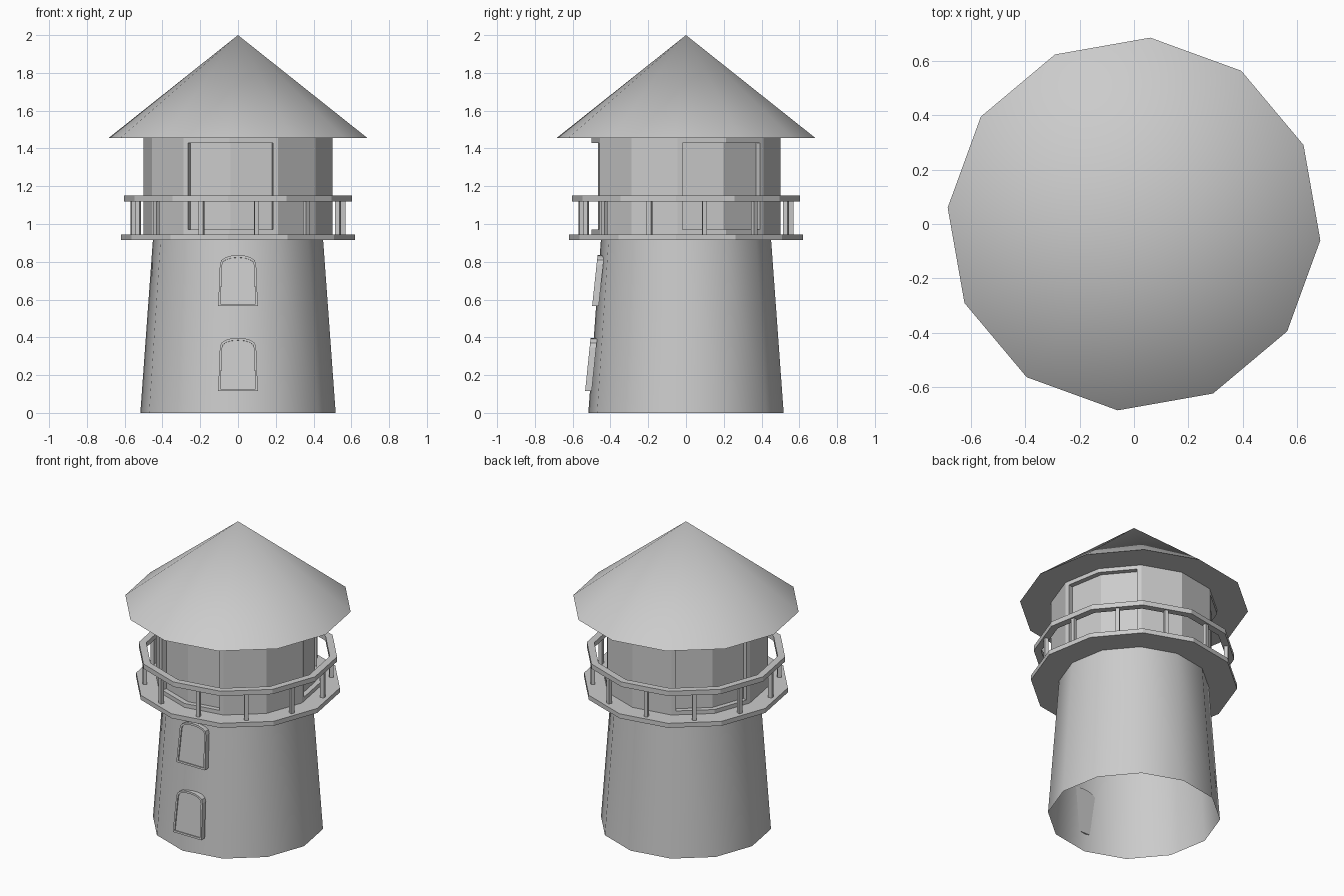
import bpy
import bmesh
from math import radians, sin, cos, pi
from mathutils import Matrix, Vector

SIDES = 12
TURN = radians(-5)      # rotation shared by every twelve-sided part

if "Cube" in bpy.data.objects:
    bpy.data.objects.remove(bpy.data.objects["Cube"], do_unlink=True)

# One plain colour for everything
grey = bpy.data.materials.new("plain grey")
grey.use_nodes = True
tone = (0.6, 0.6, 0.6, 1)
grey.diffuse_color = tone
grey.node_tree.nodes["Principled BSDF"].inputs["Base Color"].default_value = tone


def finish(name, bm, smooth=False):
    bmesh.ops.recalc_face_normals(bm, faces=bm.faces)
    mesh = bpy.data.meshes.new(name)
    bm.to_mesh(mesh)
    bm.free()
    mesh.materials.append(grey)
    obj = bpy.data.objects.new(name, mesh)
    bpy.context.collection.objects.link(obj)
    if smooth:
        bpy.ops.object.select_all(action="DESELECT")
        obj.select_set(True)
        bpy.context.view_layer.objects.active = obj
        bpy.ops.object.shade_smooth_by_angle(angle=radians(40))
    return obj


def drum(r_low, r_top, z_low, z_top, caps=True):
    bm = bmesh.new()
    place = Matrix.Translation((0, 0, (z_low + z_top) / 2)) @ Matrix.Rotation(TURN, 4, "Z")
    bmesh.ops.create_cone(bm, cap_ends=caps, segments=SIDES, radius1=r_low,
                          radius2=r_top, depth=z_top - z_low, matrix=place)
    return bm


def ring(r_in, r_out, z_low, z_top):
    bm = bmesh.new()
    section = [(r_in, z_low), (r_out, z_low), (r_out, z_top), (r_in, z_top)]
    loops = []
    for i in range(SIDES):
        a = TURN + 2 * pi * i / SIDES
        loops.append([bm.verts.new((r * cos(a), r * sin(a), z)) for r, z in section])
    for i in range(SIDES):
        here, there = loops[i], loops[(i + 1) % SIDES]
        for j in range(4):
            k = (j + 1) % 4
            bm.faces.new((here[j], there[j], there[k], here[k]))
    return bm


# Tapered tower, open underneath, and the pointed roof
finish("tower", drum(0.519, 0.452, 0, 0.92, caps=False), smooth=True)
finish("roof", drum(0.688, 0, 1.455, 2), smooth=True)

# Gallery floor and handrail
finish("gallery_floor", drum(0.622, 0.622, 0.915, 0.945))
finish("handrail", ring(0.56, 0.605, 1.118, 1.15))

# Square posts, one in the middle of each handrail side
bm = bmesh.new()
for i in range(SIDES):
    a = TURN + 2 * pi * (i + 0.5) / SIDES
    place = (Matrix.Rotation(a, 4, "Z") @ Matrix.Translation((0.563, 0, 1.03))
             @ Matrix.Diagonal((0.024, 0.024, 0.19, 1)))
    bmesh.ops.create_cube(bm, size=1, matrix=place)
finish("handrail_posts", bm)

# Lookout room with three wide recessed windows, each bent over two walls
bm = drum(0.502, 0.502, 0.945, 1.455)
walls = [f for f in bm.faces if len(f.verts) == 4]
for start in (-5, 115, 235):
    pair = []
    for side in (15, 45):
        a = radians(start + side)
        pair.append(max(walls, key=lambda f: f.normal.dot(Vector((cos(a), sin(a), 0)))))
    bmesh.ops.inset_region(bm, faces=pair, thickness=0.026, use_even_offset=True)
    bmesh.ops.inset_region(bm, faces=pair, thickness=0, depth=-0.032,
                           use_even_offset=True)
    walls = [f for f in walls if f not in pair]
finish("lookout_room", bm)


# Arched tower windows: a slab leaning with the wall, its pane slightly sunk
def arched_window(name, z_low, z_top, y_low, y_top):
    height = z_top - z_low
    outline = [(-0.105, 0), (0.105, 0)]
    for i in range(9):
        a = pi * i / 8
        outline.append((0.096 * cos(a), height - 0.05 + 0.05 * sin(a) ** 0.8))
    bm = bmesh.new()
    lean = (y_top - y_low) / height
    front = bm.faces.new([bm.verts.new((x, y_low + lean * h, z_low + h)) for x, h in outline])
    front.normal_update()
    back = bmesh.ops.extrude_face_region(bm, geom=[front], use_keep_orig=True)
    moved = [v for v in back["geom"] if isinstance(v, bmesh.types.BMVert)]
    bmesh.ops.translate(bm, verts=moved, vec=(0, 0.035, 0))
    bmesh.ops.recalc_face_normals(bm, faces=bm.faces)
    pane = min((f for f in bm.faces if len(f.verts) > 4), key=lambda f: f.calc_center_median().y)
    bmesh.ops.inset_region(bm, faces=[pane], thickness=0.012, use_even_offset=True)
    bmesh.ops.inset_region(bm, faces=[pane], thickness=0, depth=-0.008)
    finish(name, bm)


arched_window("upper_window", 0.565, 0.835, -0.497, -0.468)
arched_window("lower_window", 0.115, 0.397, -0.534, -0.505)
